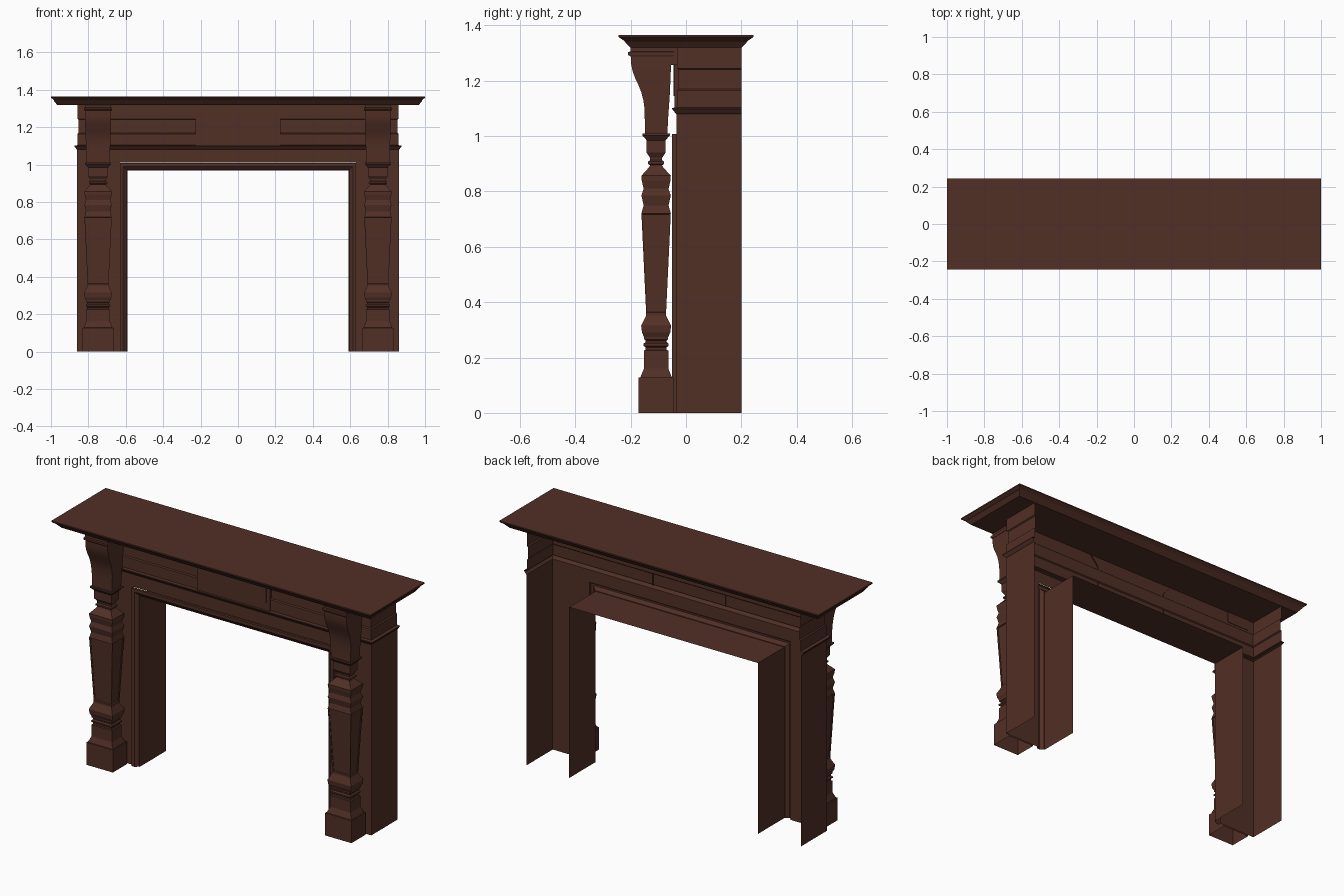
import bpy, bmesh

if "Cube" in bpy.data.objects:
    bpy.data.objects.remove(bpy.data.objects["Cube"])

wood = bpy.data.materials.new("dark_red_wood")
wood.diffuse_color = (0.083, 0.029, 0.019, 1)
wood.use_nodes = True
wood.node_tree.nodes["Principled BSDF"].inputs["Base Color"].default_value = wood.diffuse_color


def sheet(name, rows, closed=False, bottom=False, top=False, mirror=False, inset=None):
    """Skin rows of points into a surface; closed rows become a loft."""
    bm = bmesh.new()
    grid = [[bm.verts.new(p) for p in row] for row in rows]
    n = len(rows[0])
    bands = []
    for a, b in zip(grid, grid[1:]):
        bands.append([bm.faces.new((a[i], a[(i + 1) % n], b[(i + 1) % n], b[i]))
                      for i in range(n if closed else n - 1)])
    if bottom:
        bm.faces.new(grid[0][::-1])
    if top:
        bm.faces.new(grid[-1])
    if inset is not None:  # recessed panels
        fs = bands[inset]
        bmesh.ops.inset_individual(bm, faces=fs, thickness=0.013, depth=0)
        bmesh.ops.inset_individual(bm, faces=fs, thickness=0.004, depth=-0.006)
    me = bpy.data.meshes.new(name)
    bm.to_mesh(me)
    bm.free()
    me.materials.append(wood)
    ob = bpy.data.objects.new(name, me)
    bpy.context.collection.objects.link(ob)
    if mirror:
        m = ob.modifiers.new("mirror", "MIRROR")
        m.use_axis[0] = True
        m.use_mirror_merge = False
    return ob


def ring(x0, x1, y0, y1, z):
    return [(x0, y0, z), (x1, y0, z), (x1, y1, z), (x0, y1, z)]


def box(name, x0, x1, y0, y1, z0, z1, **kw):
    return sheet(name, [ring(x0, x1, y0, y1, z0), ring(x0, x1, y0, y1, z1)],
                 closed=True, bottom=True, top=True, **kw)


FRONT, BACK = -0.035, 0.2

# mantel shelf with a stepped moulded edge
shelf = [(0.967, 0.2, 1.318), (0.97, 0.205, 1.323), (0.985, 0.222, 1.342),
         (0.985, 0.226, 1.346), (0.995, 0.238, 1.354), (1.0, 0.243, 1.358), (1.0, 0.243, 1.365)]
sheet("mantel_shelf", [ring(-x, x, -y, y, z) for x, y, z in shelf],
      closed=True, bottom=True, top=True)

# leg casing: front face and outer side, open at the back
leg = [(0.63, FRONT), (0.86, FRONT), (0.86, BACK)]
sheet("leg_casing", [[(x, y, z) for x, y in leg] for z in (0, 1.01)], mirror=True)

# lintel, moulding and frieze wrap round the front and both sides
wrap = [(0, 1.01), (0, 1.08), (0.005, 1.085), (0.015, 1.098), (0.015, 1.102), (-0.002, 1.104),
        (-0.002, 1.165), (-0.008, 1.17), (-0.008, 1.24), (-0.002, 1.245), (-0.002, 1.32)]
sheet("lintel_and_frieze",
      [[(-0.86 - o, BACK, z), (-0.86 - o, FRONT - o, z),
        (0.86 + o, FRONT - o, z), (0.86 + o, BACK, z)] for o, z in wrap])

# opening trim and reveal, one profile swept round the opening
trim = [(0, BACK), (0, FRONT), (0.004, FRONT), (0.018, -0.047), (0.022, -0.05),
        (0.04, -0.05), (0.04, FRONT)]
sheet("opening_trim",
      [[(-0.592 - o, y, 0), (-0.592 - o, y, 0.968 + o),
        (0.592 + o, y, 0.968 + o), (0.592 + o, y, 0)] for o, y in trim])

# centre tablet with flared top and a raised panel
tablet = [(0.228, 1.102), (0.228, 1.26), (0.28, 1.318)]
sheet("centre_tablet",
      [[(-w, -0.026, z), (-w, -0.041, z), (w, -0.041, z), (w, -0.026, z)] for w, z in tablet])
box("centre_panel", -0.207, 0.207, -0.046, -0.04, 1.145, 1.28)

# turned-square columns: (height, half depth), width is 0.02 more each side
CX, CY = 0.748, -0.108
column = [(0, .063), (.127, .063), (.128, .057), (.16, .044), (.225, .044), (.228, .038),
          (.237, .038), (.242, .045), (.25, .045), (.256, .038), (.262, .038), (.266, .043),
          (.275, .044), (.29, .051), (.315, .054), (.352, .036), (.362, .036), (.72, .053),
          (.75, .045), (.785, .053), (.81, .045), (.84, .052), (.857, .053), (.878, .034),
          (.888, .025), (.895, .022), (.9, .029), (.908, .029), (.913, .021), (.922, .022),
          (.94, .034), (.985, .034), (1.0, .047), (1.002, .05), (1.01, .05)]
panel_band = [z for z, r in column].index(.362)
sheet("column", [ring(CX - r - .02, CX + r + .02, CY - r, CY + r, z) for z, r in column],
      closed=True, top=True, mirror=True, inset=panel_band)

# scroll brackets: (height, half width, front, back)
bracket = [(1.01, .062, -.148, -.067), (1.06, .063, -.149, -.065), (1.1, .065, -.15, -.062),
           (1.13, .066, -.154, -.06), (1.16, .067, -.162, -.058), (1.185, .068, -.172, -.057),
           (1.21, .069, -.184, -.056), (1.235, .07, -.193, -.055), (1.26, .07, -.198, -.053),
           (1.29, .07, -.199, -.052)]
b = sheet("bracket", [ring(CX - w, CX + w, y0, y1, z) for z, w, y0, y1 in bracket],
          closed=True, bottom=True, top=True, mirror=True)
bpy.context.view_layer.objects.active = b
b.select_set(True)
bpy.ops.object.shade_smooth_by_angle()
b.select_set(False)

# moulded cap of the bracket, under the shelf
cap = [(1.288, .072, -.202), (1.294, .075, -.209), (1.304, .075, -.209), (1.306, .07, -.2),
       (1.32, .07, -.2)]
sheet("bracket_cap", [ring(CX - w, CX + w, y, -.045, z) for z, w, y in cap],
      closed=True, bottom=True, top=True, mirror=True)

# backing block joining the bracket to the frieze
box("bracket_backing", CX - .07, CX + .07, -.055, -.03, 1.257, 1.319, mirror=True)
